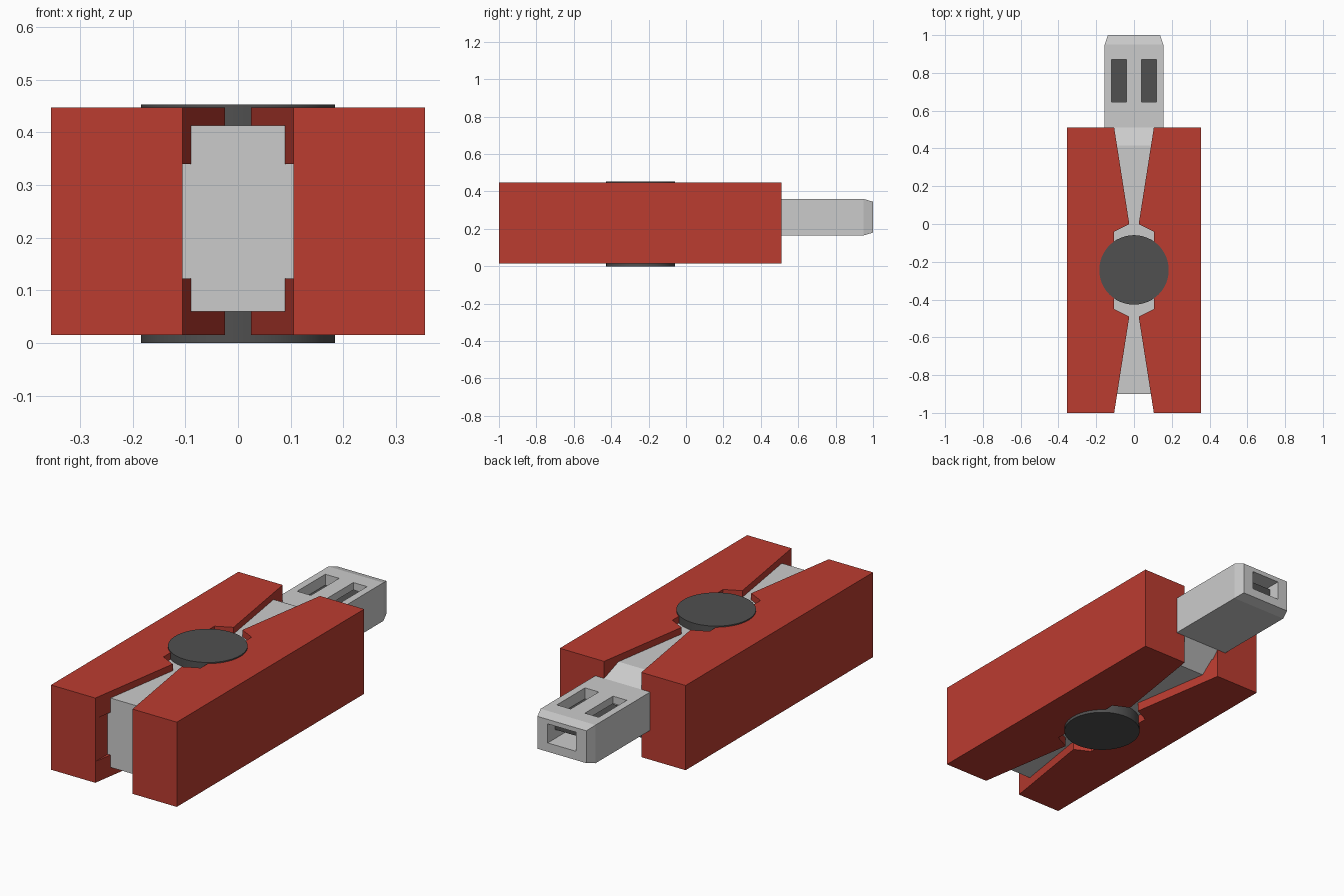
import bpy, bmesh
from mathutils import Vector

if "Cube" in bpy.data.objects:
    bpy.data.objects.remove(bpy.data.objects["Cube"])


def material(name, rgb):
    m = bpy.data.materials.new(name)
    m.diffuse_color = (*rgb, 1)
    m.use_nodes = True
    m.node_tree.nodes["Principled BSDF"].inputs["Base Color"].default_value = m.diffuse_color
    return m


RED = material("red", (0.50, 0.045, 0.03))
DARK = material("dark_grey", (0.08, 0.08, 0.08))


def loft(name, rings, mat=None):
    """Closed solid through a list of equal-length rings of 3D points."""
    bm = bmesh.new()
    loops = [[bm.verts.new(p) for p in r] for r in rings]
    n = len(loops[0])
    for a, b in zip(loops, loops[1:]):
        for i in range(n):
            j = (i + 1) % n
            bm.faces.new((a[i], a[j], b[j], b[i]))
    bm.faces.new(loops[0])
    bm.faces.new(loops[-1])
    bmesh.ops.recalc_face_normals(bm, faces=bm.faces)
    me = bpy.data.meshes.new(name)
    bm.to_mesh(me)
    bm.free()
    ob = bpy.data.objects.new(name, me)
    bpy.context.collection.objects.link(ob)
    if mat:
        me.materials.append(mat)
    return ob


def box(name, x0, x1, y0, y1, z0, z1, mat=None):
    ring = [(x0, y0), (x1, y0), (x1, y1), (x0, y1)]
    return prism(name, ring, z0, z1, mat)


def prism(name, pts, z0, z1, mat=None):
    return loft(name, [[(x, y, z) for x, y in pts] for z in (z0, z1)], mat)


def cut(target, cutter):
    cutter.hide_render = True
    cutter.hide_viewport = True
    m = target.modifiers.new("cut", 'BOOLEAN')
    m.operation = 'DIFFERENCE'
    m.solver = 'EXACT'
    m.object = cutter


# Red side shells with tapered lips at top and bottom
Z0, Z1 = 0.015, 0.447
for side, s in (("left", -1), ("right", 1)):
    a, b = sorted((s * 0.105, s * 0.355))
    box(side + "_shell", a, b, -1, 0.51, Z0, Z1, RED)
    for end, ys in (("front", (-1, -0.49, -0.45)), ("rear", (0.51, 0.0, -0.04))):
        lip = [(s * 0.105, ys[0]), (s * 0.025, ys[1]), (s * 0.105, ys[2])]
        for level, lo, hi in (("upper", 0.34, Z1), ("lower", Z0, 0.123)):
            prism(f"{side}_{end}_{level}_lip", lip, lo, hi, RED)

# Inner grey body, sloping down to the connector
profile = [(-0.90, 0.06), (-0.90, 0.413), (0.415, 0.413), (0.51, 0.36),
           (0.51, 0.165), (0.415, 0.06)]
loft("inner_body", [[(x, y, z) for y, z in profile] for x in (-0.155, 0.155)])

# Connector with chamfered tip
rings = []
for y, hx, z0, z1 in ((0.51, 0.155, 0.165, 0.36), (0.95, 0.155, 0.165, 0.36),
                      (1.0, 0.138, 0.18, 0.345)):
    rings.append([(-hx, y, z0), (hx, y, z0), (hx, y, z1), (-hx, y, z1)])
plug = loft("connector", rings)
cut(plug, box("socket_cutter", -0.08, 0.08, 0.6, 1.1, 0.225, 0.322))
for side, s in (("left", -1), ("right", 1)):
    a, b = sorted((s * 0.04, s * 0.118))
    cut(plug, box(side + "_window_cutter", a, b, 0.645, 0.872, 0.28, 0.45))
box("contact_tongue", -0.125, 0.125, 0.62, 0.94, 0.27, 0.305, DARK)

# Pivot disc running through the middle
bpy.ops.mesh.primitive_cylinder_add(vertices=48, radius=0.184, depth=0.453,
                                    location=(0, -0.243, 0.2265))
pivot = bpy.context.object
pivot.name = "pivot_disc"
pivot.data.materials.append(DARK)
bpy.ops.object.shade_smooth_by_angle()
